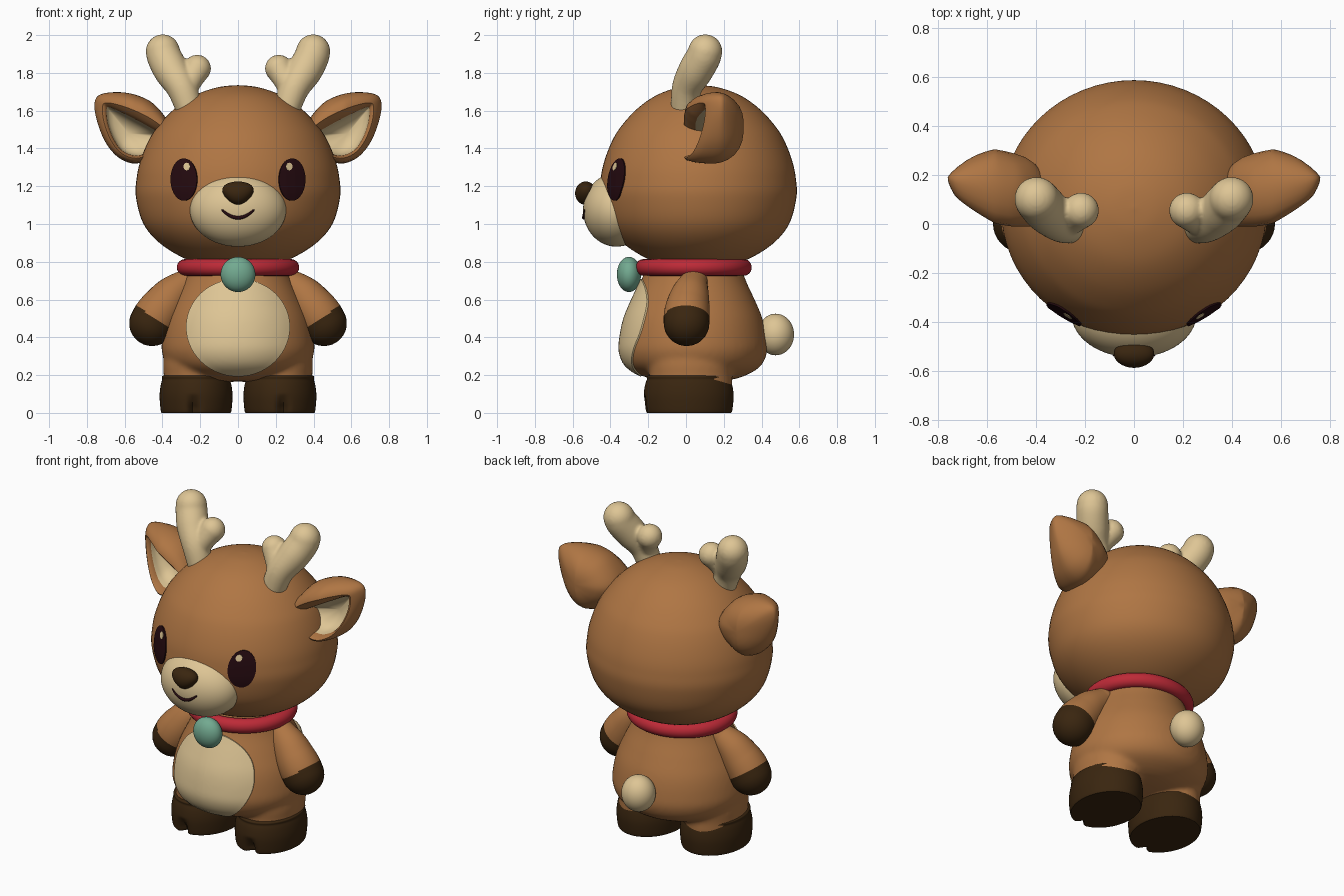
import bpy, bmesh, math
from mathutils import Vector
from mathutils.bvhtree import BVHTree

if "Cube" in bpy.data.objects:
    bpy.data.objects.remove(bpy.data.objects["Cube"])

def material(name, rgb):
    m = bpy.data.materials.new(name)
    m.diffuse_color = (*rgb, 1)
    m.use_nodes = True
    m.node_tree.nodes["Principled BSDF"].inputs["Base Color"].default_value = m.diffuse_color
    return m

BROWN = material("fur brown", (0.43, 0.18, 0.057))
CREAM = material("cream", (0.73, 0.56, 0.30))
DARK = material("hoof brown", (0.042, 0.019, 0.005))
EYE = material("eye black", (0.018, 0.003, 0.005))
RED = material("collar red", (0.51, 0.023, 0.038))
TEAL = material("bell teal", (0.17, 0.40, 0.28))

def clamp(v):
    return max(0.0, min(1.0, v))

def spline(pts, n=6, closed=False):
    """Catmull-Rom through points; open ends repeat the end point."""
    pts = [Vector(p) for p in pts]
    ext = [pts[-1]] + pts + pts[:2] if closed else [pts[0]] + pts + [pts[-1]]
    out = []
    for i in range(1, len(ext) - 2):
        a, b, c, d = ext[i - 1:i + 3]
        for k in range(n):
            t = k / n
            out.append(0.5 * (2 * b + (c - a) * t + (2 * a - 5 * b + 4 * c - d) * t * t
                              + (3 * b - a - 3 * c + d) * t ** 3))
    return out if closed else out + [pts[-1]]

def skin(name, rings, mats, rule=None, mirror=False, edit=None):
    """Bridge rings of points into a smooth surface; rule(ring, centre) picks the second colour."""
    bm = bmesh.new()
    vs = [[bm.verts.new(p) for p in r] for r in rings]
    n = len(rings[0])
    for i in range(len(vs) - 1):
        for j in range(n):
            k = (j + 1) % n
            f = bm.faces.new((vs[i][j], vs[i][k], vs[i + 1][k], vs[i + 1][j]))
            f.smooth = True
            if rule and rule(i, f.calc_center_median()):
                f.material_index = 1
    if edit:
        for v in bm.verts:
            edit(v.co)
    bmesh.ops.remove_doubles(bm, verts=bm.verts, dist=1e-5)
    bmesh.ops.recalc_face_normals(bm, faces=bm.faces)
    me = bpy.data.meshes.new(name)
    bm.to_mesh(me)
    bm.free()
    for m in mats:
        me.materials.append(m)
    me.set_sharp_from_angle(angle=math.radians(50))
    ob = bpy.data.objects.new(name, me)
    bpy.context.collection.objects.link(ob)
    if mirror:
        ob.modifiers.new("Mirror", 'MIRROR').use_mirror_merge = False
    return ob

def circle(n=64):
    return [(math.cos(2 * math.pi * j / n), math.sin(2 * math.pi * j / n)) for j in range(n)]

def lathe(name, prof, cx, cy, sx, sy, mat, smooth=6, **kw):
    prof = spline(prof, smooth) if smooth else prof
    rings = [[(cx + max(r, 0) * sx * c, cy + max(r, 0) * sy * s, z) for c, s in circle()] for r, z in prof]
    return skin(name, rings, [mat], **kw)

def ellipsoid(name, c, r, mat, **kw):
    prof = [(math.sin(math.pi * i / 32), c[2] - r[2] * math.cos(math.pi * i / 32)) for i in range(33)]
    return lathe(name, prof, c[0], c[1], r[0], r[1], mat, smooth=0, **kw)

def sweep(name, pts, mats, seg=32, **kw):
    """Round tube through (x, y, z, radius) points with domed ends."""
    p = spline(pts, 8)
    d = [(p[min(i + 1, len(p) - 1)] - p[max(i - 1, 0)]).to_3d().normalized() for i in range(len(p))]
    data = [(q.to_3d(), q[3], e) for q, e in zip(p, d)]
    arc = [math.pi / 2 * k / 10 for k in range(1, 11)]
    def cap(q, e, s):
        return [(q.to_3d() + e * s * q[3] * math.sin(a), q[3] * math.cos(a), e) for a in arc]
    data = cap(p[0], d[0], -1)[::-1] + data + cap(p[-1], d[-1], 1)
    rings = []
    for c, r, e in data:
        rot = e.to_track_quat('Z', 'Y')
        rings.append([c + rot @ Vector((r * x, r * y, 0)) for x, y in circle(seg)])
    return skin(name, rings, mats, **kw)

def blend(a, b, voxel, steps):
    """Join two parts, mirror them and melt them into one soft skin."""
    bpy.ops.object.select_all(action='DESELECT')
    a.select_set(True)
    b.select_set(True)
    bpy.context.view_layer.objects.active = a
    bpy.ops.object.join()
    a.modifiers.new("Mirror", 'MIRROR').use_mirror_merge = False
    m = a.modifiers.new("Remesh", 'REMESH')
    m.mode, m.voxel_size, m.use_smooth_shade = 'VOXEL', voxel, True
    m = a.modifiers.new("Smooth", 'SMOOTH')
    m.factor, m.iterations = 0.5, steps

def surface(ob):
    me = ob.data
    return BVHTree.FromPolygons([v.co for v in me.vertices], [p.vertices for p in me.polygons])

def decal(name, tree, cx, cz, rx, rz, mat, off=0.005, mirror=False):
    """Thin oval plate wrapped onto the front of a surface."""
    rings = []
    for k, o in [(i / 10, off) for i in range(10)] + [(0.985, off), (1, -0.004)]:
        ring = []
        for c, s in circle(56):
            loc, nor, _, _ = tree.ray_cast(Vector((cx + rx * k * c, -2, cz + rz * k * s)), Vector((0, 1, 0)))
            ring.append(loc + nor * o)
        rings.append(ring)
    return skin(name, rings, [mat], mirror=mirror)

# Head, body and legs
head = lathe("head", [(0, .772), (.14, .78), (.27, .812), (.41, .895), (.50, 1.0), (.54, 1.14), (.537, 1.24),
                      (.518, 1.33), (.479, 1.43), (.43, 1.51), (.342, 1.605), (.233, 1.68), (.106, 1.724),
                      (0, 1.735)], 0, .065, 1, .962, BROWN)
body = lathe("body", [(0, .165), (.16, .17), (.27, .192), (.365, .245), (.403, .32), (.40, .40), (.378, .50),
                      (.335, .60), (.287, .70), (.25, .80), (.22, .83), (0, .84)], 0, .04, 1, .965, BROWN)
head_tree, body_tree = surface(head), surface(body)
decal("belly_patch", body_tree, 0, .453, .275, .258, CREAM, .007)
legs = lathe("legs", [(0, .10), (.9, .10), (1, .14), (1, .20), (1.02, .26), (.93, .33), (.6, .40), (0, .42)],
             .228, .025, .165, .218, BROWN)
blend(body, legs, .014, 8)

# Face
muzzle = ellipsoid("muzzle", (0, -.368, 1.075), (.255, .177, .195), CREAM)
muzzle_tree = surface(muzzle)

def nose_taper(co):
    co.x *= 1 + 5.0 * (co.z - 1.165)
ellipsoid("nose", (0, -.53, 1.163), (.080, .057, .062), DARK, edit=nose_taper)

mouth = []
for i in range(13):
    t = i / 6 - 1
    z = 1.033 + .04 * t * t
    loc = muzzle_tree.ray_cast(Vector((.082 * t, -2, z)), Vector((0, 1, 0)))[0]
    mouth.append((*loc, .010 - .005 * t * t))
sweep("mouth", mouth, [EYE], seg=10)
decal("eyes", head_tree, .284, 1.235, .070, .112, EYE, .007, True)
decal("eye_glints", head_tree, .267, 1.302, .017, .020, CREAM, .0095, True)

# Ears: domed back, rolled rim, hollow cream inside
outer = spline([(.36, 1.52), (.44, 1.63), (.53, 1.68), (.63, 1.698), (.73, 1.685), (.76, 1.635), (.745, 1.54),
                (.70, 1.43), (.63, 1.35), (.54, 1.32), (.45, 1.36), (.38, 1.43)], 6, True)
inner = spline([(.38, 1.46), (.44, 1.49), (.52, 1.535), (.61, 1.582), (.68, 1.615), (.692, 1.60), (.685, 1.53),
                (.655, 1.45), (.61, 1.39), (.54, 1.365), (.46, 1.385), (.40, 1.415)], 6, True)
c_out, c_in = Vector((.57, 1.52)), Vector((.58, 1.48))

def ear_ring(pts, y):
    ring = []
    for p in pts:
        depth = clamp((.785 - p.x) / .22) ** .55
        ring.append((p.x, .145 + .045 * clamp((p.x - .5) / .26) + y * depth, p.y))
    return ring
back = [(0, .15), (.2, .148), (.4, .142), (.6, .127), (.78, .10), (.9, .067), (.97, .033), (1, 0)]
rim = [(.99, -.035), (.94, -.07), (.83, -.11), (.6, -.148), (.38, -.155), (.18, -.13), (.05, -.095), (0, -.06)]
bowl = [(.9, -.025), (.7, .0), (.4, .02), (0, .03)]
rings = [ear_ring([c_out.lerp(p, s) for p in outer], y) for s, y in back]
rings += [ear_ring([b.lerp(a, k) for a, b in zip(outer, inner)], y) for k, y in rim]
rings += [ear_ring([c_in.lerp(p, s) for p in inner], y) for s, y in bowl]
inside = len(back) + len(rim) - 2
skin("ears", rings, [BROWN, CREAM], rule=lambda i, c: i >= inside, mirror=True)

# Antlers
antlers = sweep("antlers", [(.255, -.01, 1.60, .070), (.298, .005, 1.72, .080), (.352, .05, 1.81, .092),
                            (.388, .09, 1.88, .092), (.398, .102, 1.914, .090)], [CREAM])
prong = sweep("antler_prong", [(.29, .0, 1.69, .062), (.25, .025, 1.765, .064), (.216, .055, 1.823, .073)], [CREAM])
blend(antlers, prong, .009, 6)

# Collar and bell
bpy.ops.mesh.primitive_torus_add(location=(0, .04, .77), major_radius=.28, minor_radius=.044,
                                 major_segments=72, minor_segments=24)
collar = bpy.context.object
collar.name = "collar"
collar.scale = (1, .95, 1)
collar.data.materials.append(RED)
bpy.ops.object.shade_smooth()
ellipsoid("bell", (0, -.302, .733), (.092, .064, .093), TEAL)

# Arms with dark hooves, split across the arm axis
axis, hand = Vector((.563, 0, -.826)), Vector((.455, 0, .475))
sweep("arms", [(.27, .04, .69, .075), (.343, .022, .627, .101), (.393, .01, .565, .116),
               (.43, .004, .515, .122), (.455, .003, .475, .121)], [BROWN, DARK],
      rule=lambda i, c: (c - hand).dot(axis) > -.03, mirror=True)

# Cleft feet
def cleft(co):
    co.z = max(co.z, 0)
    if co.y < 0:
        notch = math.exp(-((co.x - .235) / .022) ** 2) * clamp((.10 - co.z) / .07)
        co.y += .05 * notch * clamp(-co.y / .17)
lathe("feet", [(0, 0), (.5, 0), (.9, 0), (.945, 0), (.975, .02), (1, .085), (.98, .135), (.93, .175), (.85, .2),
               (0, .205)], .222, .014, .193, .238, DARK, mirror=True, edit=cleft)

# Tail
ellipsoid("tail", (0, .475, .415), (.10, .097, .11), CREAM)
